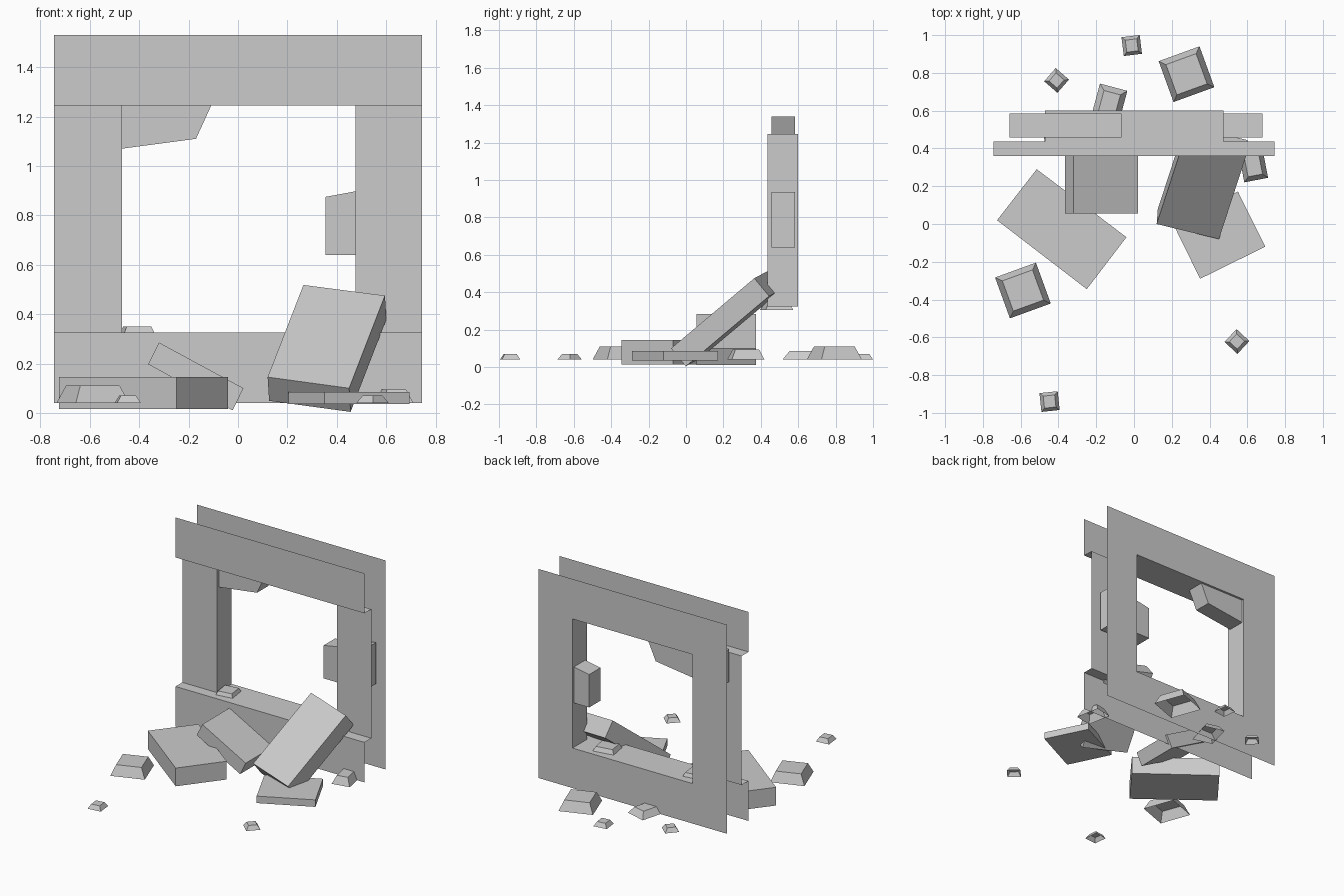
import bpy, math
from mathutils import Vector, Matrix

if "Cube" in bpy.data.objects:
    bpy.data.objects.remove(bpy.data.objects["Cube"])


def make(name, verts, faces):
    me = bpy.data.meshes.new(name)
    me.from_pydata([tuple(v) for v in verts], [], faces)
    me.update()
    ob = bpy.data.objects.new(name, me)
    bpy.context.collection.objects.link(ob)
    return ob


def sheets(name, quads):
    """Separate flat panels, four corners each."""
    verts = [v for q in quads for v in q]
    return make(name, verts, [tuple(range(4 * i, 4 * i + 4)) for i in range(len(quads))])


def prism(name, base, offset):
    """Closed solid: a polygon swept along an offset."""
    n = len(base)
    base = [Vector(p) for p in base]
    top = [p + Vector(offset) for p in base]
    c = (base[1] - base[0]).cross(base[2] - base[1])
    if c.dot(Vector(offset)) < 0:
        base, top = base[::-1], top[::-1]
    faces = [tuple(range(n - 1, -1, -1)), tuple(range(n, 2 * n))]
    faces += [(i, (i + 1) % n, n + (i + 1) % n, n + i) for i in range(n)]
    return make(name, base + top, faces)


def chunk(name, x, y, sx, sy, angle, z0, z1, inset):
    """Rubble piece: tapered block with an open underside."""
    rot = Matrix.Rotation(math.radians(angle), 3, 'Z')
    verts = []
    for z, d in ((z0, 0), (z1, inset)):
        for i, j in ((-1, -1), (1, -1), (1, 1), (-1, 1)):
            p = rot @ Vector((i * (sx / 2 - d), j * (sy / 2 - d), 0))
            verts.append((x + p.x, y + p.y, z))
    sides = [(i, (i + 1) % 4, 4 + (i + 1) % 4, 4 + i) for i in range(4)]
    return make(name, verts, sides + [(4, 5, 6, 7)])


W = 0.745                        # half width of the wall
L, R = -0.47, 0.475              # opening sides
Z0, Z1, Z2, Z3 = 0.04, 0.325, 1.245, 1.53
YF, YP, YB = 0.36, 0.437, 0.60   # front band, pillar face, back face


def front(x0, x1, z0, z1, y):
    return [(x0, y, z0), (x1, y, z0), (x1, y, z1), (x0, y, z1)]


def flat(x0, x1, y0, y1, z, up):
    q = [(x0, y0, z), (x1, y0, z), (x1, y1, z), (x0, y1, z)]
    return q if up else q[::-1]


# Wall: sill and lintel bands with their ledges
for name, a, b, z, up in (("sill", Z0, Z1, Z1, True), ("lintel", Z2, Z3, Z2, False)):
    sheets(name, [front(-W, W, a, b, YF),
                  flat(-W, W, YF, YP, z, up), flat(L, R, YP, YB, z, up)])

# Pillars: front face and inner reveal
sheets("left_pillar", [front(-W, L, Z1, Z2, YP),
                       [(L, YP, Z1), (L, YB, Z1), (L, YB, Z2), (L, YP, Z2)]])
sheets("right_pillar", [front(R, W, Z1, Z2, YP),
                        [(R, YB, Z1), (R, YP, Z1), (R, YP, Z2), (R, YB, Z2)]])

# Back face: a full ring around the opening
sheets("back_wall", [front(*r, YB)[::-1] for r in (
    (-W, W, Z0, Z1), (-W, W, Z2, Z3), (-W, L, Z1, Z2), (R, W, Z1, Z2))])

# Broken masonry still stuck in the opening
for name, prof in (
        ("upper_remnant", [(-.66, 1.045), (-.17, 1.11), (-.065, 1.34), (-.66, 1.28)]),
        ("side_remnant", [(.355, .64), (.68, .64), (.68, .935), (.355, .875)])):
    prism(name, [(x, 0.457, z) for x, z in prof], (0, 0.127, 0))

# Large fallen slabs
prism("leaning_slab", [(.12, 0, .145), (.45, -.08, .10), (.595, .365, .475), (.265, .445, .518)],
      (.006, .079, -.096))
prism("left_slab", [(-.725, .02, .015), (-.25, -.345, .015), (-.04, -.07, .015), (-.515, .29, .015)],
      (0, 0, .13))
prism("tilted_slab", [(-.32, .055, .285), (.022, .055, .10), (-.022, .055, .01), (-.364, .055, .197)],
      (0, .32, 0))
prism("right_slab", [(.35, -.29, .035), (.695, -.12, .035), (.55, .172, .035), (.205, .005, .035)],
      (0, 0, .05))

# Rubble: x, y, size x, size y, angle, bottom, top, inset
rubble = [
    (.278, .793, .23, .23, 20, .04, .11, .03),
    (-.588, -.352, .23, .23, 20, .04, .11, .03),
    (-.133, .63, .15, .195, -15, .04, .085, .03),
    (-.012, .945, .097, .10, 7, .04, .07, .018),
    (-.41, .76, .093, .093, -41, .04, .07, .018),
    (.545, -.622, .093, .093, -43, .04, .07, .018),
    (-.447, -.94, .097, .10, 6, .04, .07, .018),
    (.63, .32, .128, .178, 11, .04, .095, .025),
    (-.408, .475, .14, .14, 8, .305, .35, .02),
    (.28, .485, .17, .15, 10, .305, .355, .025),
]
for i, r in enumerate(rubble):
    chunk(f"rubble_{i + 1}", *r)
